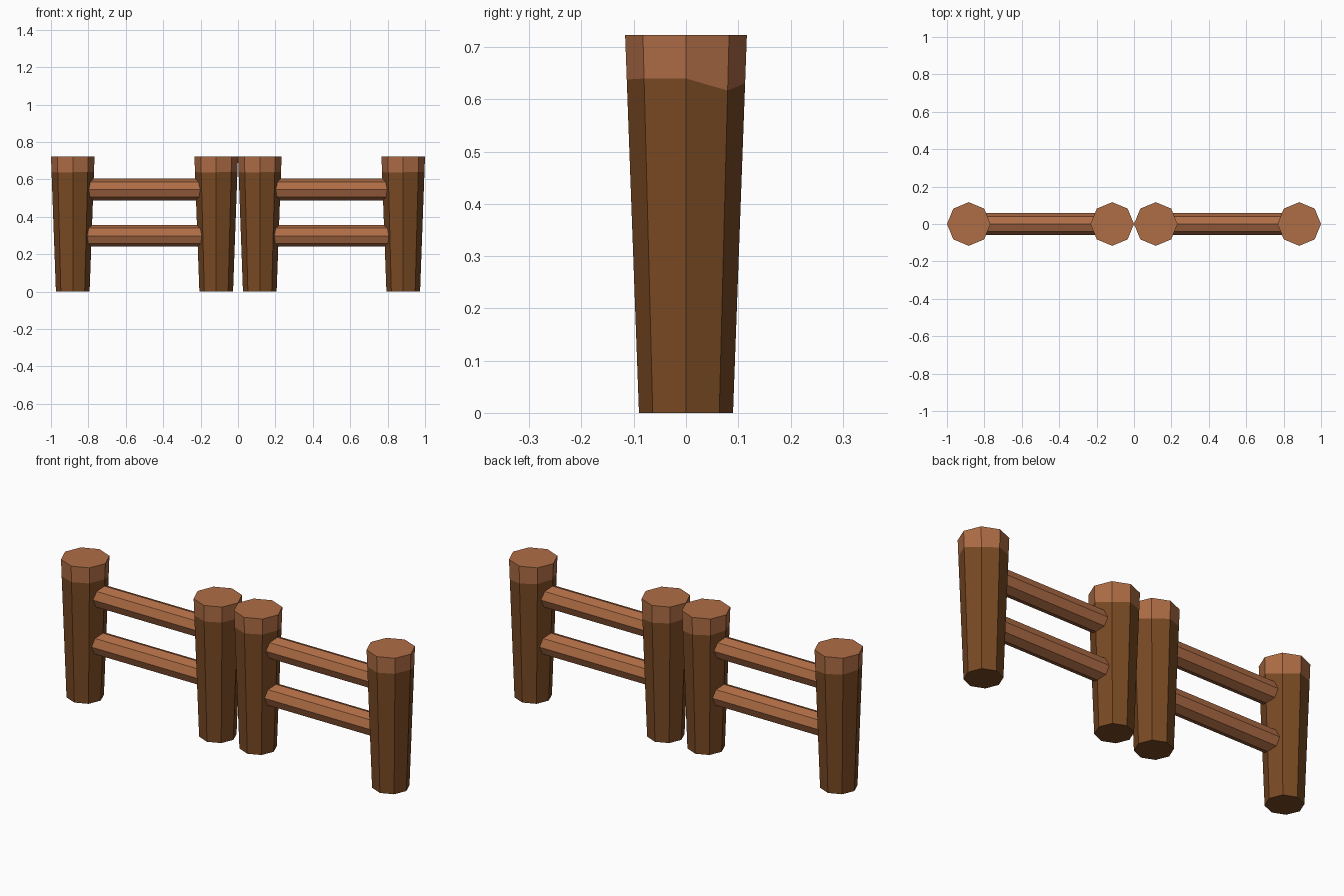
import bpy, bmesh
from math import sin, cos, tau

if "Cube" in bpy.data.objects:
    bpy.data.objects.remove(bpy.data.objects["Cube"])


def material(name, rgb):
    m = bpy.data.materials.new(name)
    m.diffuse_color = (*rgb, 1)
    m.use_nodes = True
    m.node_tree.nodes["Principled BSDF"].inputs["Base Color"].default_value = m.diffuse_color
    return m


BARK = material("dark bark brown", (0.19, 0.068, 0.017))
WOOD = material("light cut wood", (0.43, 0.153, 0.061))


def finish(bm, name, mats):
    bmesh.ops.recalc_face_normals(bm, faces=bm.faces)
    me = bpy.data.meshes.new(name)
    bm.to_mesh(me)
    bm.free()
    for m in mats:
        me.materials.append(m)
    ob = bpy.data.objects.new(name, me)
    bpy.context.collection.objects.link(ob)
    return ob


# Tapered octagonal post: bark below an uneven line, bare wood above
HEIGHT, R_BOTTOM, R_TOP = 0.723, 0.09, 0.1165
BARK_LINE = [0.64, 0.617, 0.631, 0.636, 0.64, 0.636, 0.638, 0.64]


def post(name, x):
    bm = bmesh.new()
    rings = []
    for heights in ([0] * 8, BARK_LINE, [HEIGHT] * 8):
        ring = []
        for i, z in enumerate(heights):
            r = R_BOTTOM + (R_TOP - R_BOTTOM) * z / HEIGHT
            a = tau * i / 8
            ring.append(bm.verts.new((x + r * cos(a), r * sin(a), z)))
        rings.append(ring)
    for level in range(2):
        lo, hi = rings[level], rings[level + 1]
        for i in range(8):
            j = (i + 1) % 8
            bm.faces.new((lo[i], lo[j], hi[j], hi[i])).material_index = level
    bm.faces.new(rings[0]).material_index = 0
    bm.faces.new(rings[2]).material_index = 1
    finish(bm, name, (BARK, WOOD))


# Octagonal rail running along x, ends buried in the posts
def rail(name, x0, x1, z, r=0.058):
    bm = bmesh.new()
    ends = [[bm.verts.new((x, r * cos(tau * i / 8), z + r * sin(tau * i / 8)))
             for i in range(8)] for x in (x0, x1)]
    for i in range(8):
        j = (i + 1) % 8
        bm.faces.new((ends[0][i], ends[0][j], ends[1][j], ends[1][i]))
    for e in ends:
        bm.faces.new(e)
    finish(bm, name, (WOOD,))


# Two identical fence sections side by side
for side, cx in (("left", -0.5), ("right", 0.5)):
    post(side + "_section_post_a", cx - 0.3835)
    post(side + "_section_post_b", cx + 0.3835)
    rail(side + "_lower_rail", cx - 0.32, cx + 0.32, 0.298)
    rail(side + "_upper_rail", cx - 0.32, cx + 0.32, 0.546)
